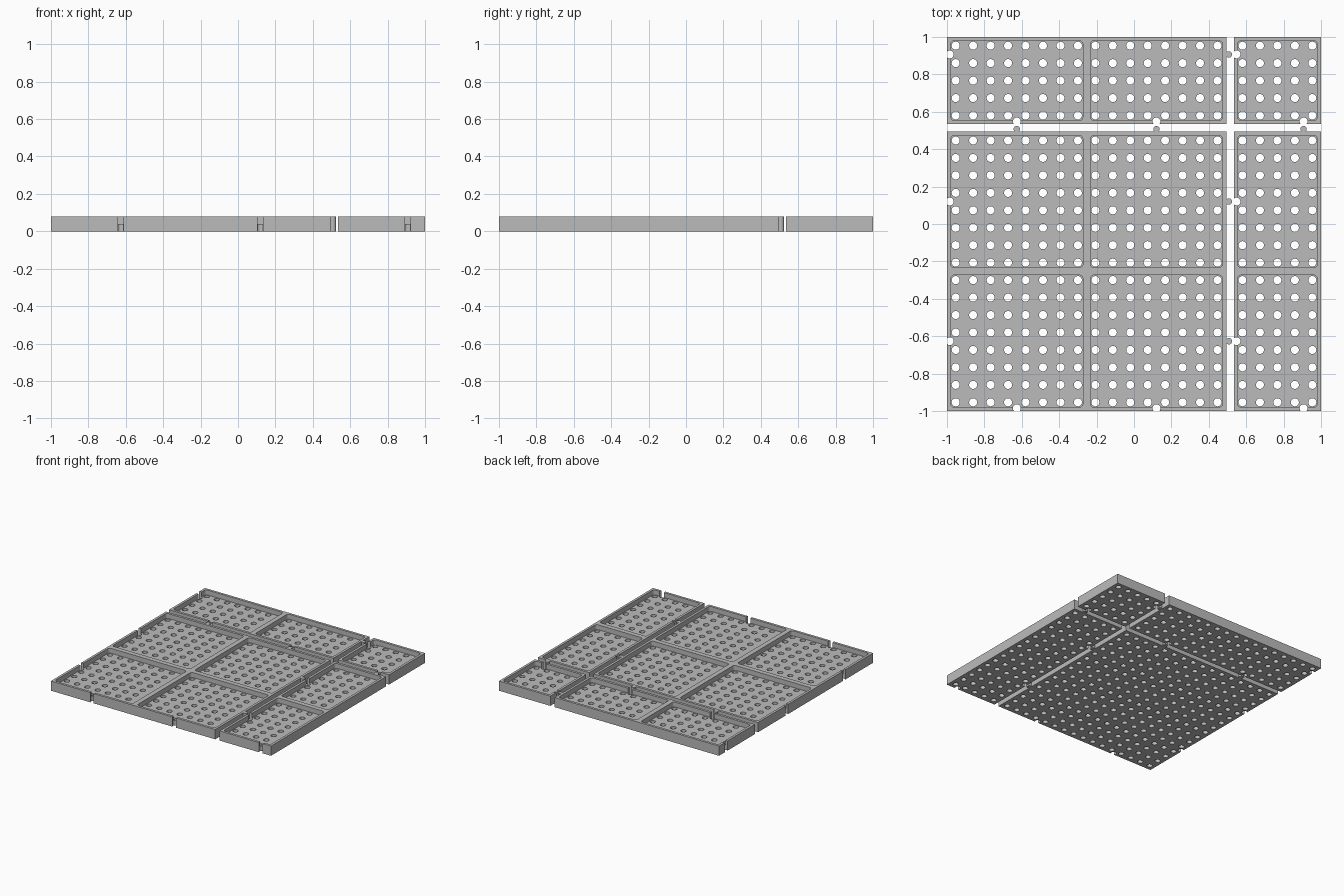
import bpy, bmesh, math
from mathutils import Matrix, Vector

if "Cube" in bpy.data.objects:
    bpy.data.objects.remove(bpy.data.objects["Cube"])

PITCH = 2 / 21.43           # hole spacing
GAP = 2 - 21 * PITCH        # slot between tiles
HEIGHT, FLOOR, WALL = 0.08, 0.04, 0.02
HOLE_R, SOCKET_R, PEG_R = 0.0215, 0.021, 0.017

grey = bpy.data.materials.new("plain grey")
grey.use_nodes = True
COLOUR = (0.5, 0.5, 0.5, 1)
grey.diffuse_color = COLOUR
grey.node_tree.nodes["Principled BSDF"].inputs["Base Color"].default_value = COLOUR


def make_object(name, bm):
    bmesh.ops.recalc_face_normals(bm, faces=bm.faces)
    mesh = bpy.data.meshes.new(name)
    bm.to_mesh(mesh)
    bm.free()
    mesh.materials.append(grey)
    obj = bpy.data.objects.new(name, mesh)
    bpy.context.collection.objects.link(obj)
    return obj


def add_box(bm, x0, x1, y0, y1, z0, z1):
    size = Matrix.Diagonal((x1 - x0, y1 - y0, z1 - z0, 1))
    centre = Matrix.Translation(((x0 + x1) / 2, (y0 + y1) / 2, (z0 + z1) / 2))
    bmesh.ops.create_cube(bm, size=1, matrix=centre @ size)


def add_cylinder(bm, x, y, radius, z0, z1, sides=24):
    bmesh.ops.create_cone(bm, cap_ends=True, segments=sides, radius1=radius, radius2=radius,
                          depth=z1 - z0, matrix=Matrix.Translation((x, y, (z0 + z1) / 2)))


def add_pocket(bm, x0, x1, y0, y1, radius=0.02):
    # Rounded rectangle extruded upward from the floor
    points = []
    for k, (cx, cy) in enumerate(((x1 - radius, y1 - radius), (x0 + radius, y1 - radius),
                                  (x0 + radius, y0 + radius), (x1 - radius, y0 + radius))):
        for i in range(7):
            a = math.pi / 2 * (k + i / 6)
            points.append((cx + radius * math.cos(a), cy + radius * math.sin(a), FLOOR))
    base = bm.faces.new([bm.verts.new(p) for p in points])
    top = bmesh.ops.extrude_face_region(bm, geom=[base])["geom"]
    bmesh.ops.translate(bm, verts=[v for v in top if isinstance(v, bmesh.types.BMVert)],
                        vec=Vector((0, 0, HEIGHT)))


def cut(obj, bm):
    cutter = make_object("cutter", bm)
    cutter.hide_render = True
    mod = obj.modifiers.new("cut", "BOOLEAN")
    mod.operation, mod.solver, mod.object = "DIFFERENCE", "EXACT", cutter
    bpy.context.view_layer.objects.active = obj
    bpy.ops.object.modifier_apply(modifier=mod.name)
    bpy.data.objects.remove(cutter)


def cells(count):
    # Pocket spans in hole units: groups of up to eight
    return [(s, min(s + 8, count)) for s in range(0, count, 8)]


def build_tile(name, x, y, nx, ny, peg_right, peg_back):
    w, d = nx * PITCH, ny * PITCH
    bm = bmesh.new()
    add_box(bm, x, x + w, y, y + d, 0, HEIGHT)
    tile = make_object(name, bm)

    # Recessed pockets
    bm = bmesh.new()
    for a0, a1 in cells(nx):
        for b0, b1 in cells(ny):
            add_pocket(bm, x + a0 * PITCH + WALL, x + a1 * PITCH - WALL,
                       y + b0 * PITCH + WALL, y + b1 * PITCH - WALL)
    cut(tile, bm)

    # Sockets on the left and front edges
    xs = [x + (a + 4) * PITCH for a, _ in cells(nx)]
    ys = [y + (b + 4) * PITCH for b, _ in cells(ny)]
    bm = bmesh.new()
    for sx, sy in [(px, y + 0.015) for px in xs] + [(x + 0.015, py) for py in ys]:
        add_cylinder(bm, sx, sy, SOCKET_R, -0.02, HEIGHT + 0.02)
    cut(tile, bm)

    # Drain holes through the floor
    bm = bmesh.new()
    for i in range(nx):
        for j in range(ny):
            add_cylinder(bm, x + (i + 0.5) * PITCH, y + (j + 0.5) * PITCH, HOLE_R, -0.02, 0.06)
    cut(tile, bm)
    bpy.ops.object.select_all(action="DESELECT")
    tile.select_set(True)
    bpy.ops.object.shade_smooth_by_angle(angle=math.radians(30))

    # Connector pegs with short necks on the right and back edges
    bm = bmesh.new()
    if peg_right:
        for py in ys:
            add_cylinder(bm, x + w + 0.014, py, PEG_R, 0, HEIGHT)
            add_box(bm, x + w - 0.002, x + w + 0.01, py - 0.011, py + 0.011, 0, HEIGHT)
    if peg_back:
        for px in xs:
            add_cylinder(bm, px, y + d + 0.014, PEG_R, 0, HEIGHT)
            add_box(bm, px - 0.011, px + 0.011, y + d - 0.002, y + d + 0.01, 0, HEIGHT)
    if bm.verts:
        pegs = make_object(name + "_pegs", bm)
        bpy.ops.object.select_all(action="DESELECT")
        pegs.select_set(True)
        bpy.context.view_layer.objects.active = pegs
        bpy.ops.object.shade_smooth_by_angle(angle=math.radians(30))
    else:
        bm.free()


second = -1 + 16 * PITCH + GAP
build_tile("main_tile", -1, -1, 16, 16, True, True)
build_tile("back_tile", -1, second, 16, 5, True, False)
build_tile("side_tile", second, -1, 5, 16, False, True)
build_tile("corner_tile", second, second, 5, 5, False, False)
